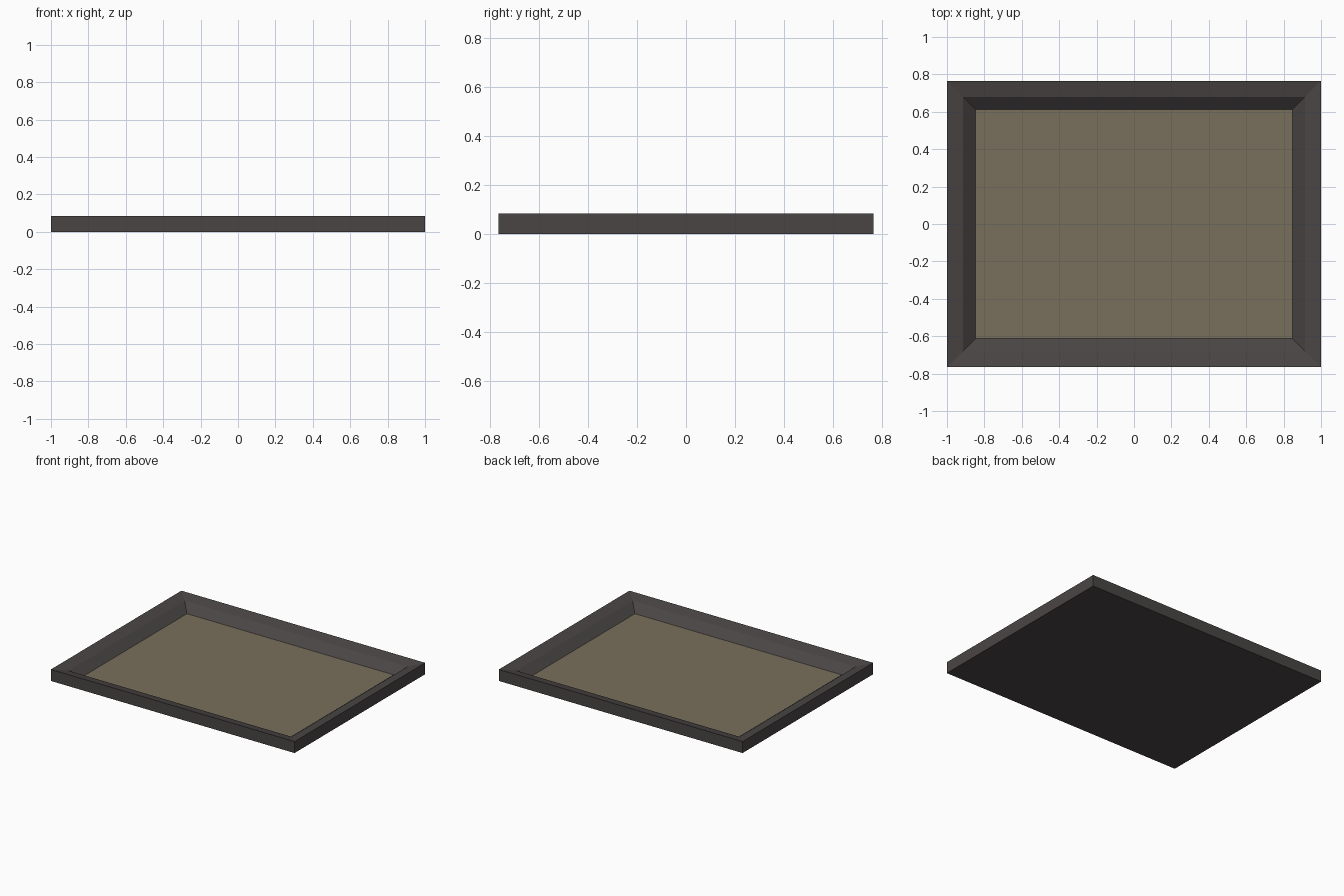
import bpy, bmesh

if "Cube" in bpy.data.objects:
    bpy.data.objects.remove(bpy.data.objects["Cube"])


def material(name, rgb):
    m = bpy.data.materials.new(name)
    m.diffuse_color = (*rgb, 1)
    m.use_nodes = True
    m.node_tree.nodes["Principled BSDF"].inputs["Base Color"].default_value = m.diffuse_color
    return m


def rect_loft(name, rings, mat):
    """Loft through rectangles given as (inset from outer edge, z); caps both ends."""
    bm = bmesh.new()
    loops = []
    for inset, z in rings:
        x, y = 1.0 - inset, 0.765 - inset
        loops.append([bm.verts.new((sx * x, sy * y, z))
                      for sx, sy in ((-1, -1), (1, -1), (1, 1), (-1, 1))])
    for a, b in zip(loops, loops[1:]):
        for i in range(4):
            j = (i + 1) % 4
            bm.faces.new((a[i], a[j], b[j], b[i]))
    bm.faces.new(loops[0][::-1])
    bm.faces.new(loops[-1])
    bmesh.ops.recalc_face_normals(bm, faces=bm.faces)
    me = bpy.data.meshes.new(name)
    bm.to_mesh(me)
    bm.free()
    me.materials.append(mat)
    ob = bpy.data.objects.new(name, me)
    bpy.context.collection.objects.link(ob)
    return ob


dark = material("dark_brown_grey", (0.068, 0.06, 0.059))
tan = material("olive_tan", (0.19, 0.16, 0.108))

# Mitred frame: outer wall, shallow outer slope, steeper inner slope, backing
rect_loft("frame", [(0, 0), (0, 0.085), (0.085, 0.066), (0.152, 0.011)], dark)

# Flat picture panel sitting in the opening
rect_loft("panel", [(0.152, 0.004), (0.152, 0.013)], tan)
